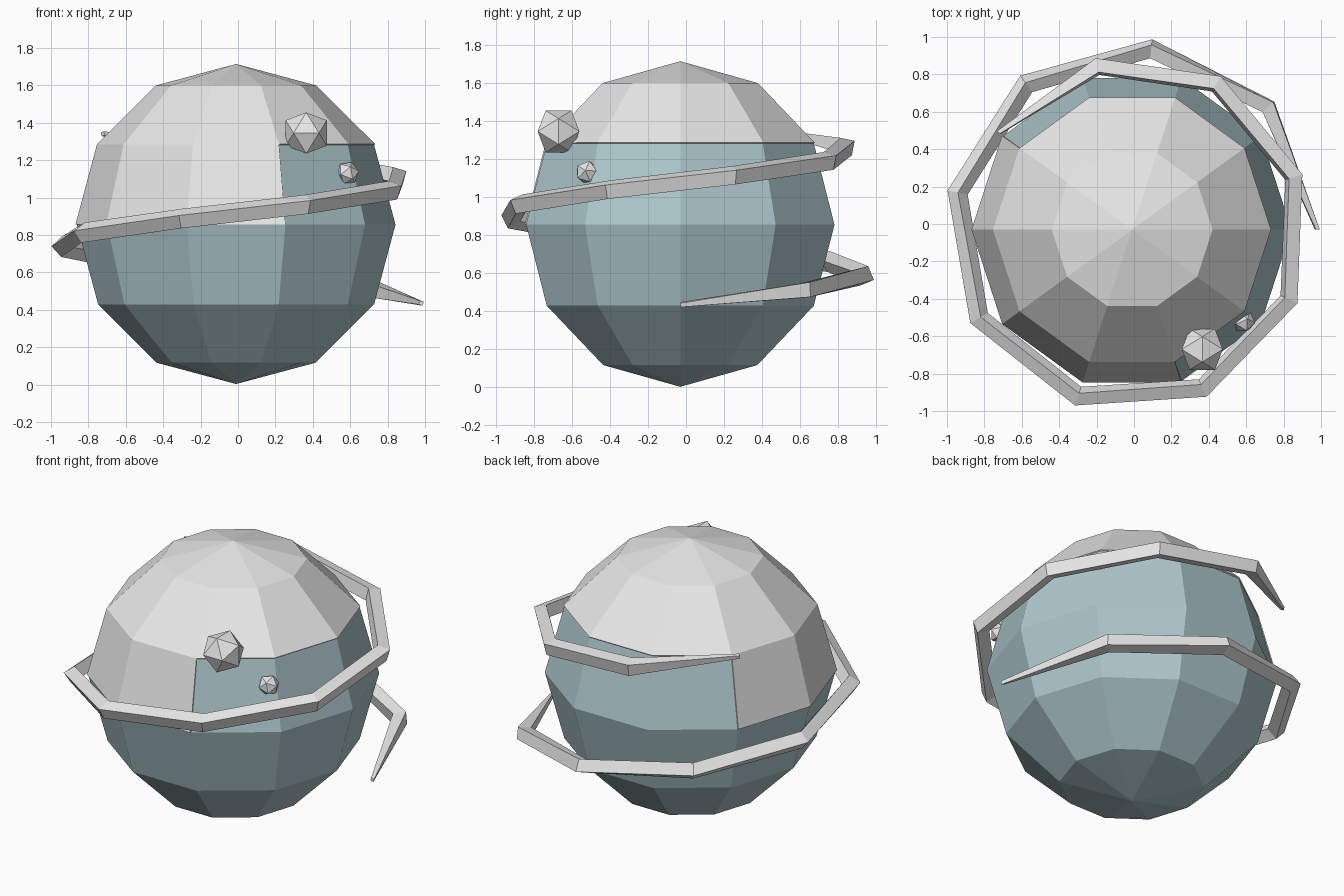
import bpy
import bmesh
from math import sin, cos, atan2, degrees, radians, exp, pi, sqrt
from mathutils import Vector, Matrix

default = bpy.data.objects.get("Cube")
if default:
    bpy.data.objects.remove(default, do_unlink=True)

CENTRE = Vector((-0.01, -0.03, 0.855))
RADIUS = 0.852
SIDES, BANDS = 10, 6


def material(name, rgb):
    mat = bpy.data.materials.new(name)
    mat.use_nodes = True
    colour = (*rgb, 1)
    mat.diffuse_color = colour
    mat.node_tree.nodes["Principled BSDF"].inputs["Base Color"].default_value = colour
    return mat


teal = material("pale_teal", (0.42, 0.575, 0.61))
white = material("off_white", (0.8, 0.8, 0.8))


def finish(bm, name, mat, location):
    bmesh.ops.recalc_face_normals(bm, faces=bm.faces)
    mesh = bpy.data.meshes.new(name)
    bm.to_mesh(mesh)
    bm.free()
    mesh.materials.append(mat)
    obj = bpy.data.objects.new(name, mesh)
    obj.location = location
    bpy.context.collection.objects.link(obj)
    return obj


def faceted_globe():
    """Half-circle profile spun round the vertical axis."""
    bm = bmesh.new()
    profile = [bm.verts.new((RADIUS * sin(pi * i / BANDS), 0, -RADIUS * cos(pi * i / BANDS)))
               for i in range(BANDS + 1)]
    edges = [bm.edges.new(pair) for pair in zip(profile, profile[1:])]
    bmesh.ops.spin(bm, geom=profile + edges, axis=(0, 0, 1), cent=(0, 0, 0),
                   angle=2 * pi, steps=SIDES)
    bmesh.ops.remove_doubles(bm, verts=bm.verts, dist=0.001)
    bmesh.ops.recalc_face_normals(bm, faces=bm.faces)
    return bm


# Globe body
finish(faceted_globe(), "globe", teal, CENTRE)


# Thin shell: full cap, plus a partial band reaching down to the equator
def in_shell(face):
    c = face.calc_center_median()
    azimuth = degrees(atan2(c.y, c.x)) % 360
    return c.z > RADIUS / 2 or (c.z > 0 and 144 < azimuth < 288)


bm = faceted_globe()
bmesh.ops.delete(bm, geom=[f for f in bm.faces if not in_shell(f)], context="FACES")
shell = finish(bm, "upper_shell", white, CENTRE)
solid = shell.modifiers.new("thickness", "SOLIDIFY")
solid.thickness = 0.007
solid.offset = 1

# Rising spiral band: square section that slowly twists, pinched at both ends
STEPS = 12
bm = bmesh.new()
sections = []
for i in range(STEPS + 1):
    turn = radians(42 * i)
    outward = Vector((cos(turn), sin(turn), 0))
    middle = outward * (0.99 - 0.009 * i) + Vector((0, 0, 0.435 + 0.0755 * i))
    size = 0.015 if i in (0, STEPS) else 0.055
    twist = radians(-40 + 103 * exp(-i / 4))
    sections.append([bm.verts.new(middle + size * (outward * sin(a) + Vector((0, 0, cos(a)))))
                     for a in (twist + k * pi / 2 for k in range(4))])
for a, b in zip(sections, sections[1:]):
    for k in range(4):
        n = (k + 1) % 4
        bm.faces.new((a[k], a[n], b[n], b[k]))
bm.faces.new(sections[0])
bm.faces.new(sections[-1])
finish(bm, "spiral_band", white, (CENTRE.x, CENTRE.y, 0))


# Twenty-sided moons made from three crossed golden rectangles
def moon(name, location, radius, tilt=0):
    bm = bmesh.new()
    golden = (1 + sqrt(5)) / 2
    for s in (-1, 1):
        for t in (-golden, golden):
            for co in ((0, s, t), (s, t, 0), (t, 0, s)):
                bm.verts.new(Vector(co).normalized() * radius)
    bmesh.ops.convex_hull(bm, input=bm.verts)
    bmesh.ops.rotate(bm, verts=bm.verts, cent=(0, 0, 0),
                     matrix=Matrix.Rotation(radians(tilt), 3, (1, 1, 0)))
    finish(bm, name, white, location)


moon("large_moon", (0.365, -0.67, 1.345), 0.129)
moon("small_moon", (0.585, -0.52, 1.13), 0.064, 30)
